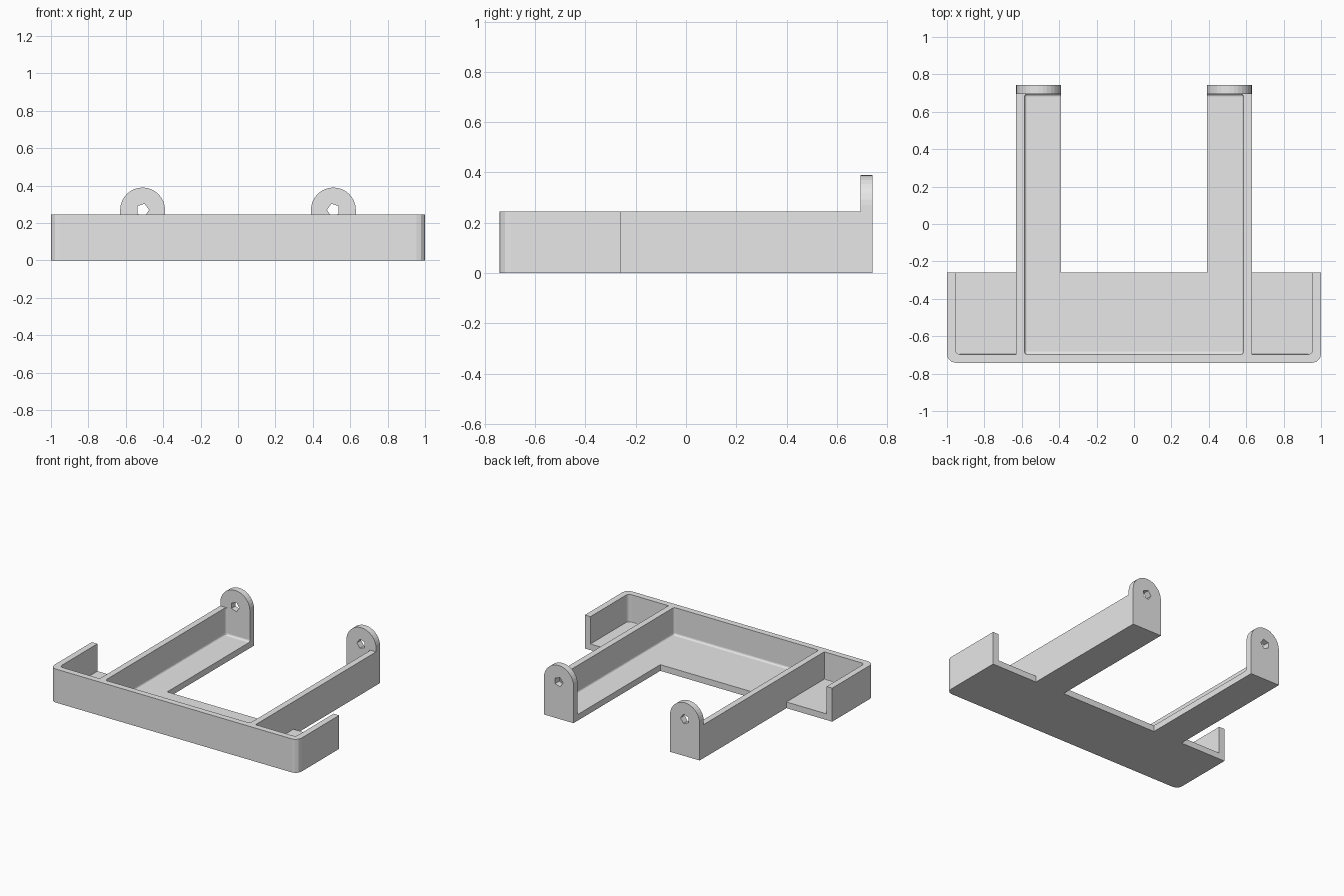
import bpy, bmesh, math
from mathutils import Vector

cube = bpy.data.objects.get("Cube")
if cube:
    bpy.data.objects.remove(cube, do_unlink=True)

H, WALL, FLOOR = 0.245, 0.045, 0.045
FRONT, SHELF_BACK, TAB_FRONT, BACK = -0.742, -0.26, 0.695, 0.742
ARM_IN, ARM_OUT = 0.39, 0.63
TAB_X, TAB_Z, TAB_R = 0.51, 0.27, 0.12

grey = bpy.data.materials.new("light_grey")
grey.use_nodes = True
grey.diffuse_color = (0.8, 0.8, 0.8, 1)
grey.node_tree.nodes["Principled BSDF"].inputs["Base Color"].default_value = (0.8, 0.8, 0.8, 1)


def prism(name, outline, depth, bevels=()):
    """Extrude a closed 3D outline along depth, then bevel edges chosen by tests."""
    bm = bmesh.new()
    face = bm.faces.new([bm.verts.new(p) for p in outline])
    top = bmesh.ops.extrude_face_region(bm, geom=[face])["geom"]
    bmesh.ops.translate(bm, vec=depth, verts=[v for v in top if isinstance(v, bmesh.types.BMVert)])
    bmesh.ops.recalc_face_normals(bm, faces=bm.faces)
    for test, size, segments in bevels:
        edges = [e for e in bm.edges if test(e.verts[0].co, e.verts[1].co)]
        bmesh.ops.bevel(bm, geom=edges, offset=size, segments=segments,
                        profile=0.5, affect="EDGES", clamp_overlap=True)
    bmesh.ops.recalc_face_normals(bm, faces=bm.faces)
    mesh = bpy.data.meshes.new(name)
    bm.to_mesh(mesh)
    bm.free()
    mesh.materials.append(grey)
    obj = bpy.data.objects.new(name, mesh)
    bpy.context.collection.objects.link(obj)
    return obj


def block(name, x0, x1, y0, y1, bevels):
    outline = [(x0, y0, FLOOR), (x1, y0, FLOOR), (x1, y1, FLOOR), (x0, y1, FLOOR)]
    return prism(name, outline, Vector((0, 0, 0.5)), bevels)


def cut(target, cutter):
    """Subtract the cutter and remove it afterwards."""
    cutter.hide_render = True
    mod = target.modifiers.new("cut", "BOOLEAN")
    mod.operation, mod.solver, mod.object = "DIFFERENCE", "EXACT", cutter
    bpy.context.view_layer.objects.active = target
    bpy.ops.object.modifier_apply(modifier=mod.name)
    bpy.data.objects.remove(cutter, do_unlink=True)


def upright(a, b):
    return abs(a.x - b.x) < 1e-4 and abs(a.y - b.y) < 1e-4


def front_corner(a, b):
    return upright(a, b) and a.y < FRONT + 0.001


# Tray body: wide front shelf with two arms reaching back
half = [(1, FRONT), (1, SHELF_BACK), (ARM_OUT, SHELF_BACK),
        (ARM_OUT, TAB_FRONT), (ARM_IN, TAB_FRONT), (ARM_IN, SHELF_BACK)]
outline = half + [(-x, y) for x, y in reversed(half)]
tray = prism("tray_body", [(x, y, 0) for x, y in outline], Vector((0, 0, H)),
             [(front_corner, 0.045, 3)])

# Central recess, filleted along the floor and in the corners
inner = ARM_OUT - WALL
cut(tray, block("centre_recess", -inner, inner, FRONT + WALL, TAB_FRONT,
                [(lambda a, b: upright(a, b) or max(a.z, b.z) < FLOOR + 0.001, 0.014, 3)]))

# Outer recesses, open to the back
for side in (-1, 1):
    xs = sorted((side * ARM_OUT, side * (1 - WALL)))

    def outer_front(a, b):
        return upright(a, b) and a.y < SHELF_BACK and abs(a.x) > 0.9

    def floor_front(a, b):
        return max(a.z, b.z) < FLOOR + 0.001 and max(a.y, b.y) < FRONT + WALL + 0.001

    cut(tray, block("side_recess", *xs, FRONT + WALL, SHELF_BACK + 0.2,
                    [(outer_front, 0.025, 3), (floor_front, 0.012, 2)]))

# Rounded mounting tabs at the arm ends, each with a five-sided hole
for side, label in ((-1, "right"), (1, "left")):
    cx = side * TAB_X
    arch = [(cx + TAB_R * math.cos(math.pi * i / 16), TAB_FRONT,
             TAB_Z + TAB_R * math.sin(math.pi * i / 16)) for i in range(17)]
    base = [(cx - TAB_R, TAB_FRONT, 0), (cx + TAB_R, TAB_FRONT, 0)]
    tab = prism(label + "_mounting_tab", arch + base, Vector((0, BACK - TAB_FRONT, 0)))
    hole = [(cx - side * 0.035 * math.cos(math.tau * i / 5), TAB_FRONT - 0.1,
             TAB_Z + 0.035 * math.sin(math.tau * i / 5)) for i in range(5)]
    cut(tab, prism("hole_cutter", hole, Vector((0, 0.3, 0))))
